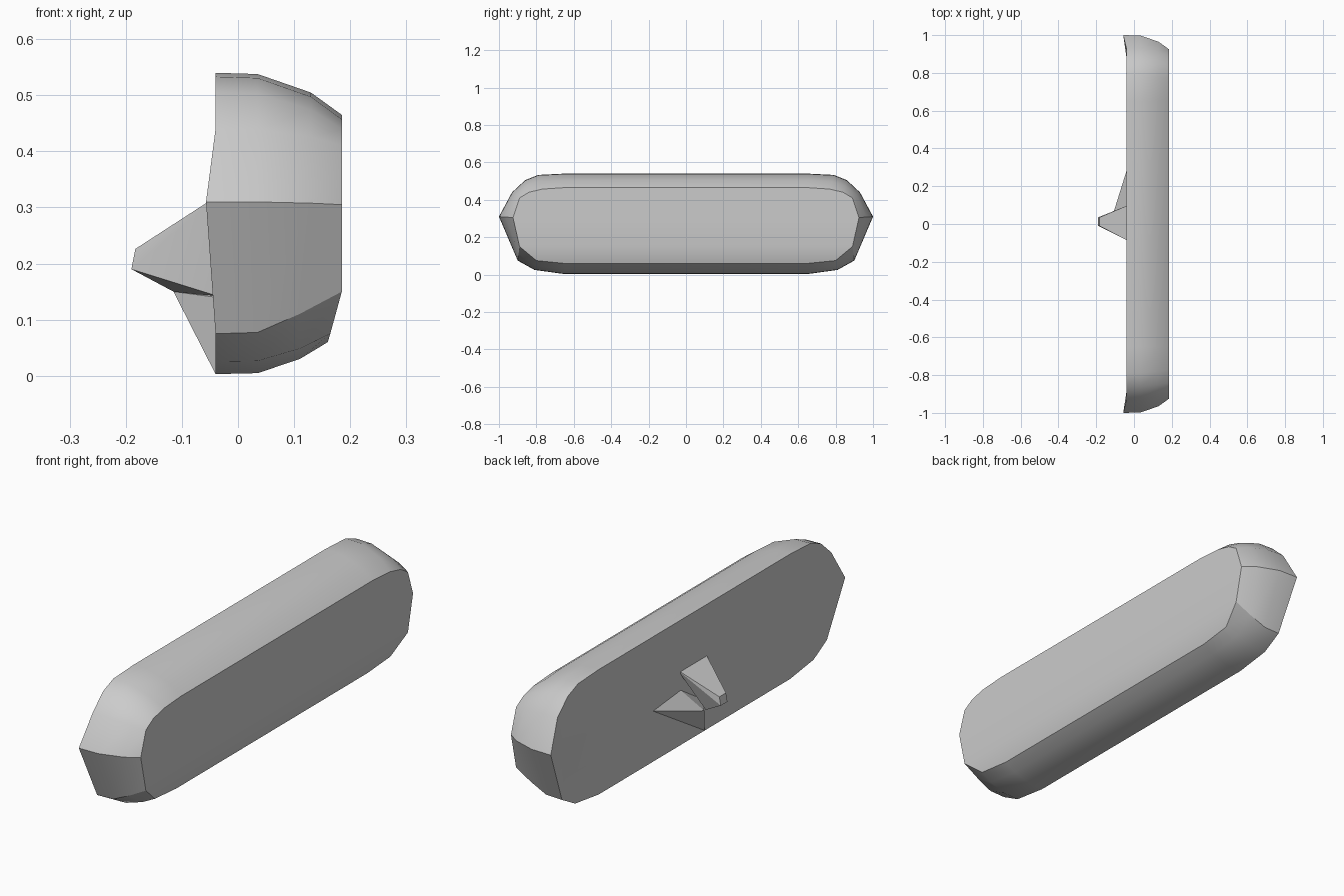
import bpy, bmesh, math
from mathutils import Vector

if "Cube" in bpy.data.objects:
    bpy.data.objects.remove(bpy.data.objects["Cube"], do_unlink=True)

grey = bpy.data.materials.new("light grey")
grey.use_nodes = True
grey.diffuse_color = (0.6, 0.6, 0.6, 1)
grey.node_tree.nodes["Principled BSDF"].inputs["Base Color"].default_value = (0.6, 0.6, 0.6, 1)


def finish(bm, name, angle):
    bmesh.ops.recalc_face_normals(bm, faces=bm.faces[:])
    mesh = bpy.data.meshes.new(name)
    bm.to_mesh(mesh)
    bm.free()
    obj = bpy.data.objects.new(name, mesh)
    bpy.context.collection.objects.link(obj)
    mesh.materials.append(grey)
    bpy.ops.object.select_all(action="DESELECT")
    obj.select_set(True)
    bpy.context.view_layer.objects.active = obj
    bpy.ops.object.shade_smooth_by_angle(angle=math.radians(angle))
    return obj


def hull(name, points):
    bm = bmesh.new()
    for p in points:
        bm.verts.new(p)
    result = bmesh.ops.convex_hull(bm, input=bm.verts[:])
    bmesh.ops.delete(bm, geom=[v for v in bm.verts if not v.link_faces], context="VERTS")
    return finish(bm, name, 20)


# Half outlines (y, z) of the widest contour and of the flat outer face
OUTER = [(.65, .54), (.79, .533), (.86, .505), (.93, .44),
         (1, .31), (.9, .075), (.81, .025), (.65, .003)]
FACE = [(.65, .465), (.77, .457), (.84, .44), (.89, .41),
        (.925, .305), (.89, .15), (.8, .075), (.65, .06)]
TIP = 4


def ring(bm, blend, x_of):
    half = [Vector(a).lerp(Vector(b), blend) for a, b in zip(OUTER, FACE)]
    right = [bm.verts.new((x_of(i, p.y), p.x, p.y)) for i, p in enumerate(half)]
    left = [bm.verts.new((x_of(i, p.y), -p.x, p.y)) for i, p in enumerate(half)]
    return right + left[::-1]


def cap(bm, loop):
    n = len(loop)
    for i in range(n // 2 - 1):
        bm.faces.new((loop[i], loop[i + 1], loop[n - 2 - i], loop[n - 1 - i]))


# Long rounded body: rings stacked from the back plane to the outer face
bm = bmesh.new()
rings = [
    ring(bm, 1.2, lambda i, z: -.04),
    ring(bm, 0, lambda i, z: -.057 if i == TIP else -.04),
    ring(bm, .03, lambda i, z: .035),
    ring(bm, .47, lambda i, z: .13 if z > .2 else .11),
    ring(bm, 1, lambda i, z: min(.185, .16 + (z - .06) * .3)),
]
for a, b in zip(rings, rings[1:]):
    for i in range(len(a)):
        j = (i + 1) % len(a)
        bm.faces.new((a[i], a[j], b[j], b[i]))
cap(bm, rings[0])
cap(bm, rings[-1])
finish(bm, "body", 33)

# Tapered peg on the back plane
hull("peg", [(-.03, .1, .325), (-.03, -.09, .325), (-.03, -.06, .14),
             (-.115, .03, .15)]
     + [(x, y, z) for x, z in ((-.183, .226), (-.19, .19)) for y in (.035, -.01)])

# Shallow gusset running from the peg down to the lower edge
hull("gusset", [(-.115, .04, .15), (-.04, -.07, .003), (-.04, -.06, .14),
                (-.04, .28, .22), (-.03, .1, .25)])
